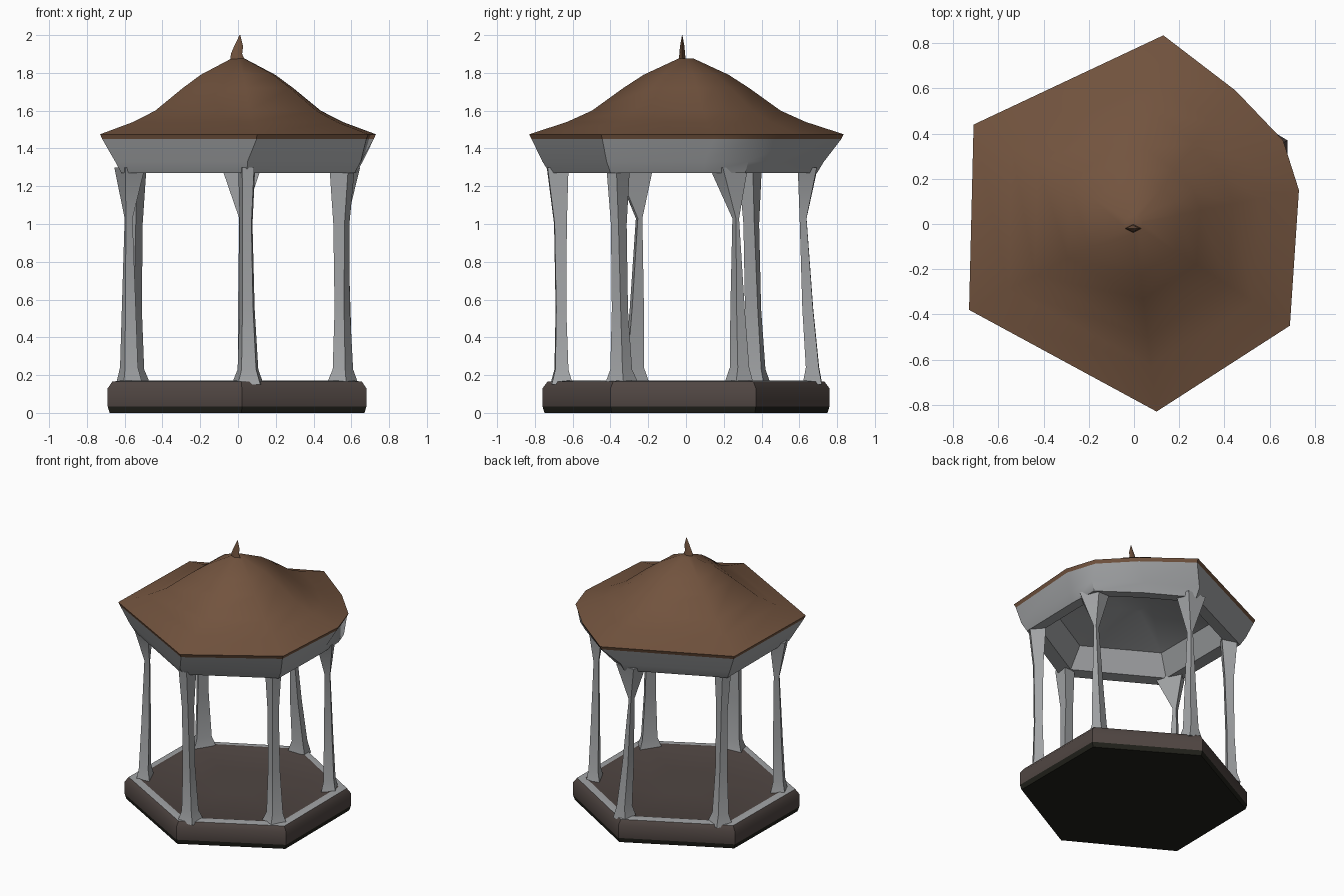
import bpy, bmesh, math
from mathutils import Vector

if "Cube" in bpy.data.objects:
    bpy.data.objects.remove(bpy.data.objects["Cube"])


def material(name, r, g, b):
    m = bpy.data.materials.new(name)
    m.diffuse_color = (r, g, b, 1)
    m.use_nodes = True
    m.node_tree.nodes["Principled BSDF"].inputs["Base Color"].default_value = m.diffuse_color
    return m


BROWN = material("roof brown", 0.17, 0.088, 0.049)
GREY = material("stone grey", 0.36, 0.37, 0.38)
FLOOR = material("floor dark brown", 0.08, 0.061, 0.055)
UNDER = material("underside black", 0.014, 0.014, 0.010)


def loft(name, rings, mats, bands=None, angle=35):
    """Closed solid through rings of equal length; bands gives a material per strip
    (first and last entries also colour the end caps)."""
    bm = bmesh.new()
    bands = bands or [0] * (len(rings) - 1)
    vs = [[bm.verts.new(p) for p in ring] for ring in rings]
    n = len(vs[0])
    for a, b, mi in zip(vs, vs[1:], bands):
        for i in range(n):
            j = (i + 1) % n
            bm.faces.new((a[i], a[j], b[j], b[i])).material_index = mi
    bm.faces.new(vs[0]).material_index = bands[0]
    bm.faces.new(vs[-1]).material_index = bands[-1]
    bmesh.ops.recalc_face_normals(bm, faces=bm.faces)
    me = bpy.data.meshes.new(name)
    bm.to_mesh(me)
    bm.free()
    for m in mats:
        me.materials.append(m)
    ob = bpy.data.objects.new(name, me)
    bpy.context.collection.objects.link(ob)
    bpy.ops.object.select_all(action='DESELECT')
    ob.select_set(True)
    bpy.context.view_layer.objects.active = ob
    bpy.ops.object.shade_smooth_by_angle(angle=math.radians(angle))
    return ob


def scaled(outline, profile):
    return [[(x * t, y * t, z) for x, y in outline] for t, z in profile]


# Base slab: dark underside, brown walls, grey kerb, brown floor
base = [(0.02, -0.76), (0.68, -0.40), (0.68, 0.37), (0.03, 0.76), (-0.68, 0.39), (-0.69, -0.36)]
loft("base",
     scaled(base, ((0.5, 0.0), (0.985, 0.0), (1.0, 0.035), (1.0, 0.13), (0.965, 0.165),
                   (0.89, 0.172), (0.86, 0.166), (0.3, 0.165))),
     [UNDER, FLOOR, GREY], [0, 0, 1, 1, 2, 1, 1])

# Roof and canopy: hollow ceiling, ring beam, sloping fascia, flared brown roof
eave = [(0.10, -0.83), (0.69, -0.45), (0.73, 0.15), (0.66, 0.37),
        (0.45, 0.59), (0.13, 0.835), (-0.71, 0.44), (-0.73, -0.38)]
beam = [(0.05, -0.76), (0.65, -0.42), (0.66, 0.10), (0.65, 0.33),
        (0.36, 0.54), (0.03, 0.73), (-0.65, 0.41), (-0.65, -0.36)]
loft("roof_canopy",
     scaled(beam, ((0.15, 1.54), (0.70, 1.43), (0.82, 1.28), (0.95, 1.27), (1.0, 1.33)))
     + scaled(eave, ((0.985, 1.45), (1.0, 1.475), (0.76, 1.54), (0.6, 1.60),
                     (0.4, 1.72), (0.27, 1.79), (0.05, 1.875))),
     [GREY, BROWN], [0, 0, 0, 0, 0, 1, 1, 1, 1, 1, 1], 40)

# Finial spike
loft("finial",
     [[(x + w * math.cos(a), -0.02 + 0.5 * w * math.sin(a), z)
       for a in (0, math.pi / 2, math.pi, 3 * math.pi / 2)]
      for x, w, z in ((0, 0.04, 1.86), (-0.008, 0.03, 1.9), (0.003, 0.024, 1.94), (0.01, 0.002, 2.0))],
     [BROWN], None, 60)

# Columns: (height, tangential half width, radial half width)
STRAIGHT = ((1.30, 0.045, 0.055), (1.0, 0.034, 0.032), (0.55, 0.04, 0.026),
            (0.23, 0.055, 0.034), (0.15, 0.085, 0.055))
BRACKET = ((1.30, 0.105, 0.05), (1.03, 0.013, 0.018), (0.55, 0.034, 0.028),
           (0.24, 0.048, 0.034), (0.15, 0.075, 0.05))


def column(name, top, mid, foot, profile):
    top, mid, foot = Vector(top), Vector(mid), Vector(foot)
    out = mid.normalized()
    side = Vector((-out.y, out.x))
    rings = []
    for c, (z, w, d) in zip((top, mid, (mid + foot) / 2, foot, foot), profile):
        rings.append([(*(c + side * w * a + out * d * b), z)
                      for a, b in ((-1, -1), (1, -1), (0.7, 1), (-0.7, 1))])
    loft(name, rings, [GREY], None, 50)


column("front_column", (0.05, -0.68), (0.045, -0.665), (0.055, -0.66), STRAIGHT)
column("right_front_column", (0.555, -0.365), (0.55, -0.36), (0.56, -0.35), STRAIGHT)
column("right_back_column", (0.57, 0.24), (0.56, 0.265), (0.56, 0.29), BRACKET)
column("back_column", (0.02, 0.645), (0.02, 0.62), (0.05, 0.67), BRACKET)
column("left_back_column", (-0.555, 0.345), (-0.55, 0.35), (-0.555, 0.37), STRAIGHT)
column("left_front_column", (-0.58, -0.29), (-0.58, -0.25), (-0.58, -0.28), BRACKET)
